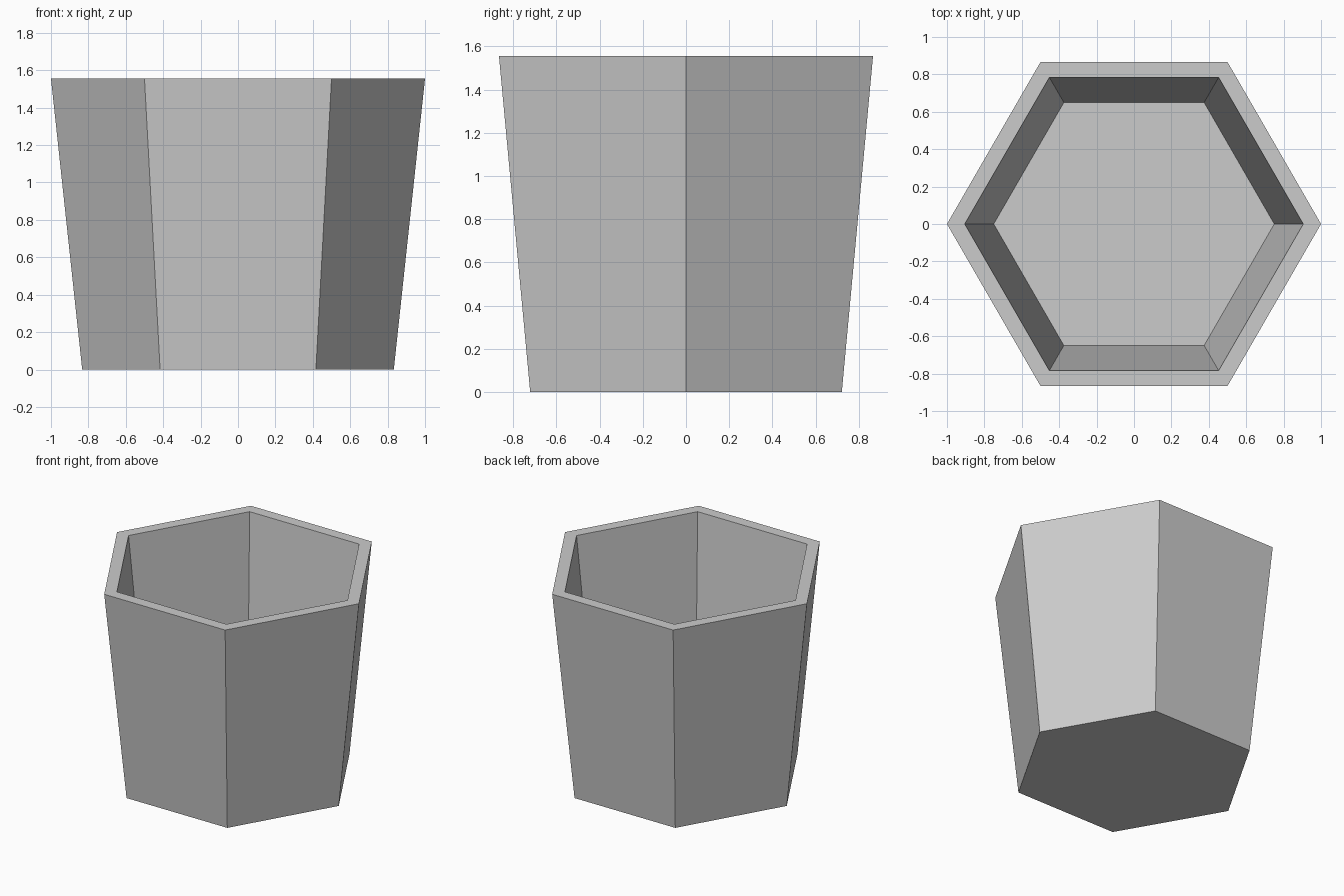
import bpy
import bmesh
from math import cos, sin, tau

default_cube = bpy.data.objects.get("Cube")
if default_cube:
    bpy.data.objects.remove(default_cube, do_unlink=True)

SIDES = 6
# Radius and height of each ring: outer base, outer rim, inner rim, inner floor
PROFILE = [(0.833, 0), (1, 1.556), (0.905, 1.556), (0.75, 0.1)]

grey = bpy.data.materials.new("plain_grey")
grey.use_nodes = True
colour = (0.6, 0.6, 0.6, 1)
grey.diffuse_color = colour
grey.node_tree.nodes["Principled BSDF"].inputs["Base Color"].default_value = colour


def add_ring(bm, radius, height):
    return [bm.verts.new((radius * cos(tau * i / SIDES), radius * sin(tau * i / SIDES), height))
            for i in range(SIDES)]


# Hexagonal tapered pot: walls, rim and hollow inside
bm = bmesh.new()
rings = [add_ring(bm, r, z) for r, z in PROFILE]
for lower, upper in zip(rings, rings[1:]):
    for i in range(SIDES):
        j = (i + 1) % SIDES
        bm.faces.new((lower[i], lower[j], upper[j], upper[i]))

# Underside and inner floor
bm.faces.new(rings[0][::-1])
bm.faces.new(rings[-1])
bmesh.ops.recalc_face_normals(bm, faces=bm.faces)

mesh = bpy.data.meshes.new("hexagonal_pot")
bm.to_mesh(mesh)
bm.free()
mesh.materials.append(grey)
pot = bpy.data.objects.new("hexagonal_pot", mesh)
bpy.context.collection.objects.link(pot)
